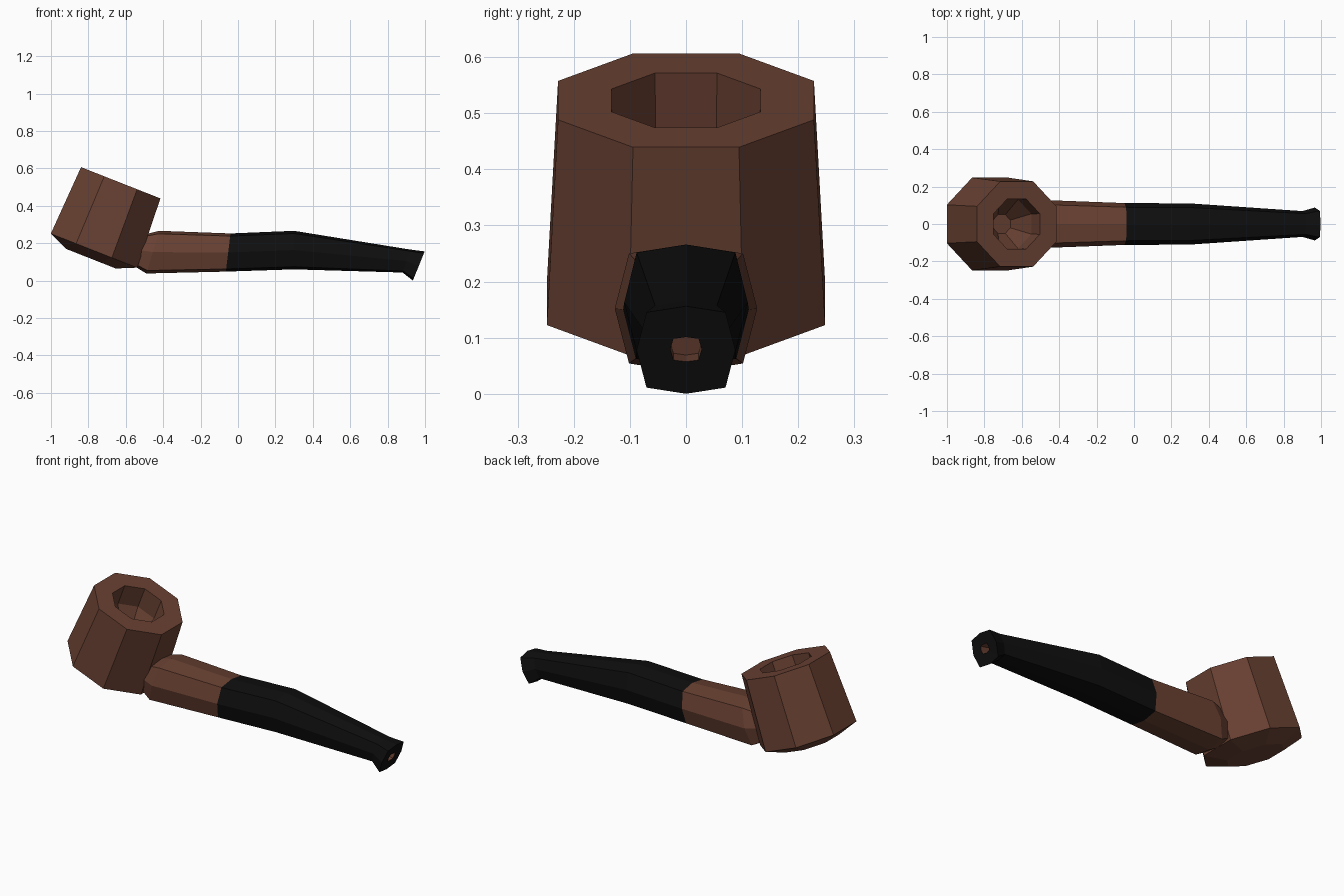
import bpy, bmesh, math
from mathutils import Vector

if "Cube" in bpy.data.objects:
    bpy.data.objects.remove(bpy.data.objects["Cube"])


def material(name, rgb):
    m = bpy.data.materials.new(name)
    m.diffuse_color = (*rgb, 1)
    m.use_nodes = True
    m.node_tree.nodes["Principled BSDF"].inputs["Base Color"].default_value = m.diffuse_color
    return m


brown = material("briar brown", (0.14, 0.052, 0.032))
black = material("ebonite black", (0.0045, 0.0045, 0.0045))


def loft(name, rings, mat, cap_start=False, cap_end=False):
    """Skin a list of eight-sided rings into a flat-shaded object."""
    bm = bmesh.new()
    vs = [[bm.verts.new(p) for p in r] for r in rings]
    for a, b in zip(vs, vs[1:]):
        for i in range(8):
            j = (i + 1) % 8
            bm.faces.new((a[i], a[j], b[j], b[i]))
    if cap_start:
        bm.faces.new(vs[0][::-1])
    if cap_end:
        bm.faces.new(vs[-1])
    bmesh.ops.recalc_face_normals(bm, faces=bm.faces)
    me = bpy.data.meshes.new(name)
    bm.to_mesh(me)
    bm.free()
    me.materials.append(mat)
    ob = bpy.data.objects.new(name, me)
    bpy.context.collection.objects.link(ob)
    return ob


# Bowl: tilted octagonal pot with chamfered foot and a hollow chamber
tilt = math.radians(21.5)
axis = Vector((math.sin(tilt), 0, math.cos(tilt)))
side = Vector((math.cos(tilt), 0, -math.sin(tilt)))
base = Vector((-0.77, 0, 0.16))


def bowl_ring(apothem, h, shift=0):
    r = apothem / math.cos(math.pi / 8)
    out = []
    for i in range(8):
        a = math.pi / 8 + i * math.pi / 4
        out.append(base + axis * h + side * (r * math.cos(a) + shift)
                   + Vector((0, r * math.sin(a), 0)))
    return out


loft("bowl", [bowl_ring(0.143, -0.046), bowl_ring(0.248, 0), bowl_ring(0.228, 0.39),
              bowl_ring(0.133, 0.39), bowl_ring(0.131, 0.27), bowl_ring(0.05, 0.12, 0.02)],
     brown, True, True)

# Squarish octagon section shared by shank, mouthpiece and airway
SECTION = [(0, 1), (0.8, 0.86), (1, 0), (0.8, -0.86),
           (0, -1), (-0.8, -0.86), (-1, 0), (-0.8, 0.86)]


def ring(top, bottom, half_width):
    t, b = Vector((top[0], 0, top[1])), Vector((bottom[0], 0, bottom[1]))
    mid, up = (t + b) / 2, (t - b) / 2
    return [mid + up * v + Vector((0, half_width * u, 0)) for u, v in SECTION]


seam = ring((-0.04, 0.252), (-0.065, 0.048), 0.112)

# Shank, running out of the bowl
loft("shank", [ring((-0.55, 0.235), (-0.60, 0.105), 0.09),
               ring((-0.42, 0.266), (-0.49, 0.038), 0.127), seam], brown, True, True)

# Mouthpiece with a flared lip around the draught hole
hole = ring((0.975, 0.101), (0.957, 0.057), 0.028)
loft("mouthpiece", [seam,
                    ring((0.30, 0.266), (0.30, 0.060), 0.110),
                    ring((0.92, 0.166), (0.88, 0.043), 0.069),
                    ring((0.998, 0.156), (0.935, 0.0), 0.088),
                    hole], black, True)

# Airway lining seen inside the hole
loft("airway", [hole, [p - Vector((0.06, 0, -0.012)) for p in hole]], brown, False, True)
for p in bpy.data.objects["airway"].data.polygons:
    p.flip()
